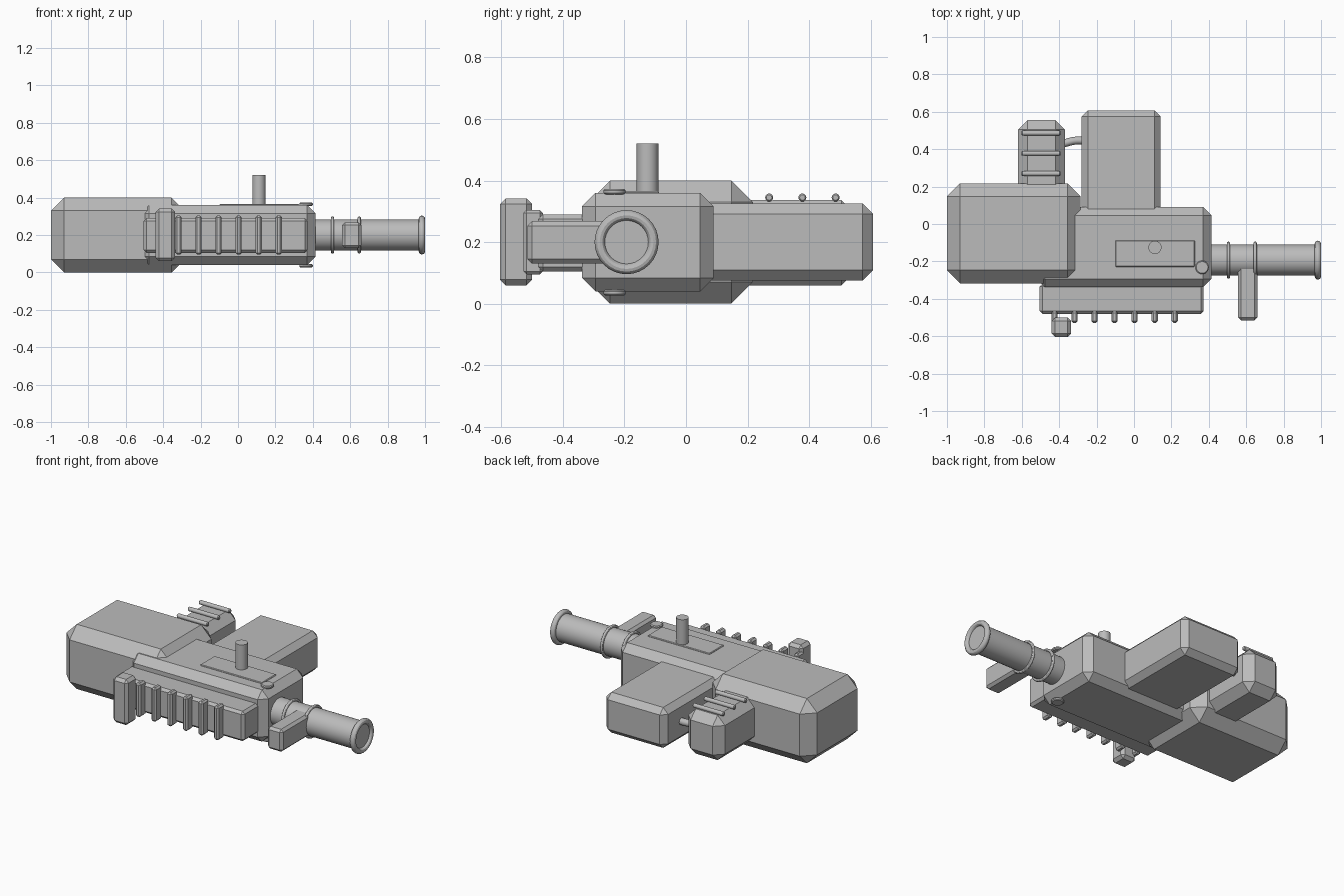
import bpy
import bmesh
from math import pi
from mathutils import Matrix, Vector

cube = bpy.data.objects.get("Cube")
if cube:
    bpy.data.objects.remove(cube, do_unlink=True)

grey = bpy.data.materials.new("plain grey")
grey.use_nodes = True
COLOUR = (0.5, 0.5, 0.5, 1)
grey.diffuse_color = COLOUR
grey.node_tree.nodes["Principled BSDF"].inputs["Base Color"].default_value = COLOUR


def finish(bm, name, smooth=False):
    mesh = bpy.data.meshes.new(name)
    bmesh.ops.recalc_face_normals(bm, faces=bm.faces)
    bm.to_mesh(mesh)
    bm.free()
    mesh.materials.append(grey)
    obj = bpy.data.objects.new(name, mesh)
    bpy.context.collection.objects.link(obj)
    if smooth:
        bpy.ops.object.select_all(action="DESELECT")
        obj.select_set(True)
        bpy.context.view_layer.objects.active = obj
        bpy.ops.object.shade_smooth_by_angle()
    return obj


def box(name, x, y, z, chamfer):
    """Chamfered box between the given (low, high) limits."""
    bm = bmesh.new()
    bmesh.ops.create_cube(bm, size=1)
    for v in bm.verts:
        for i, (low, high) in enumerate((x, y, z)):
            v.co[i] = high if v.co[i] > 0 else low
    if chamfer:
        bmesh.ops.bevel(bm, geom=bm.edges[:], offset=chamfer, segments=1,
                        affect="EDGES", profile=0.5)
    return finish(bm, name)


def lathe(name, profile, origin, axis="Z", steps=32):
    """Spin (radius, height) points around an axis through origin."""
    bm = bmesh.new()
    verts = [bm.verts.new((r, 0, h)) for r, h in profile]
    edges = [bm.edges.new(pair) for pair in zip(verts, verts[1:])]
    bmesh.ops.spin(bm, geom=verts + edges, cent=(0, 0, 0), axis=(0, 0, 1),
                   angle=2 * pi, steps=steps)
    bmesh.ops.remove_doubles(bm, verts=bm.verts, dist=0.0005)
    turn = Matrix.Rotation(pi / 2, 4, "Y") if axis == "X" else Matrix()
    bm.transform(Matrix.Translation(origin) @ turn)
    return finish(bm, name, True)


def ring(name, x, major, minor):
    """Round ring on the barrel axis."""
    bpy.ops.mesh.primitive_torus_add(
        major_radius=major, minor_radius=minor, major_segments=32,
        minor_segments=12, location=(x, BARREL_Y, MID_Z), rotation=(0, pi / 2, 0))
    obj = bpy.context.object
    obj.name = name
    obj.data.materials.append(grey)
    bpy.ops.object.shade_smooth_by_angle()


def tube(name, points, radius):
    curve = bpy.data.curves.new(name, "CURVE")
    curve.dimensions = "3D"
    curve.bevel_depth = radius
    curve.bevel_resolution = 3
    curve.use_fill_caps = True
    spline = curve.splines.new("BEZIER")
    spline.bezier_points.add(len(points) - 1)
    for bp, co in zip(spline.bezier_points, points):
        bp.co = co
        bp.handle_left_type = bp.handle_right_type = "AUTO"
    curve.materials.append(grey)
    obj = bpy.data.objects.new(name, curve)
    bpy.context.collection.objects.link(obj)


MID_Z = 0.2
BARREL_Y = -0.193

# Main chamfered masses
box("rear_block", (-1, -0.285), (-0.317, 0.217), (0, 0.4), 0.07)
box("main_body", (-0.52, 0.414), (-0.338, 0.09), (0.04, 0.36), 0.044)
box("side_magazine", (-0.28, 0.143), (0.02, 0.608), (0.075, 0.325), 0.034)
box("small_side_block", (-0.62, -0.37), (0.1, 0.555), (0.06, 0.337), 0.05)

# Bars across the small block, and the hose beside it
for i in range(3):
    y = 0.27 + 0.108 * i
    lathe("block_bar", [(0, 0), (0.009, 0), (0.013, 0.005), (0.013, 0.205),
                        (0.009, 0.21), (0, 0.21)], (-0.602, y, 0.345), "X", 16)
tube("hose", [(-0.42, 0.415, MID_Z), (-0.36, 0.435, MID_Z),
              (-0.31, 0.446, MID_Z), (-0.25, 0.443, MID_Z)], 0.021)

# Ribbed front handguard
box("front_panel", (-0.505, 0.372), (-0.48, -0.32), (0.105, 0.29), 0.015)
for i in range(7):
    x = -0.425 + 0.107 * i
    box("panel_rib", (x - 0.017, x + 0.017), (-0.528, -0.465), (0.095, 0.305), 0.01)
box("front_handle", (-0.44, -0.337), (-0.604, -0.5), (0.06, 0.342), 0.018)

# Barrel with its rings and side grip
lathe("barrel", [(0, 0), (0.083, 0), (0.083, 0.605), (0, 0.605)],
      (0.38, BARREL_Y, MID_Z), "X")
ring("barrel_ring", 0.505, 0.09, 0.009)
ring("barrel_ring", 0.648, 0.09, 0.009)
ring("muzzle_ring", 0.983, 0.087, 0.017)
box("barrel_grip", (0.557, 0.66), (-0.515, -0.22), (0.13, 0.268), 0.015)

# Top plate, post and the small pivots above and below
box("top_plate", (-0.1, 0.325), (-0.229, -0.087), (0.35, 0.366), 0.004)
lathe("top_post", [(0, 0), (0.035, 0), (0.035, 0.17), (0, 0.17)], (0.112, -0.125, 0.35))
for z in (0.364, 0.036):
    lathe("pivot_disc", [(0, -0.009), (0.031, -0.009), (0.036, -0.004), (0.036, 0.004),
                         (0.031, 0.009), (0, 0.009)], (0.364, -0.232, z))
